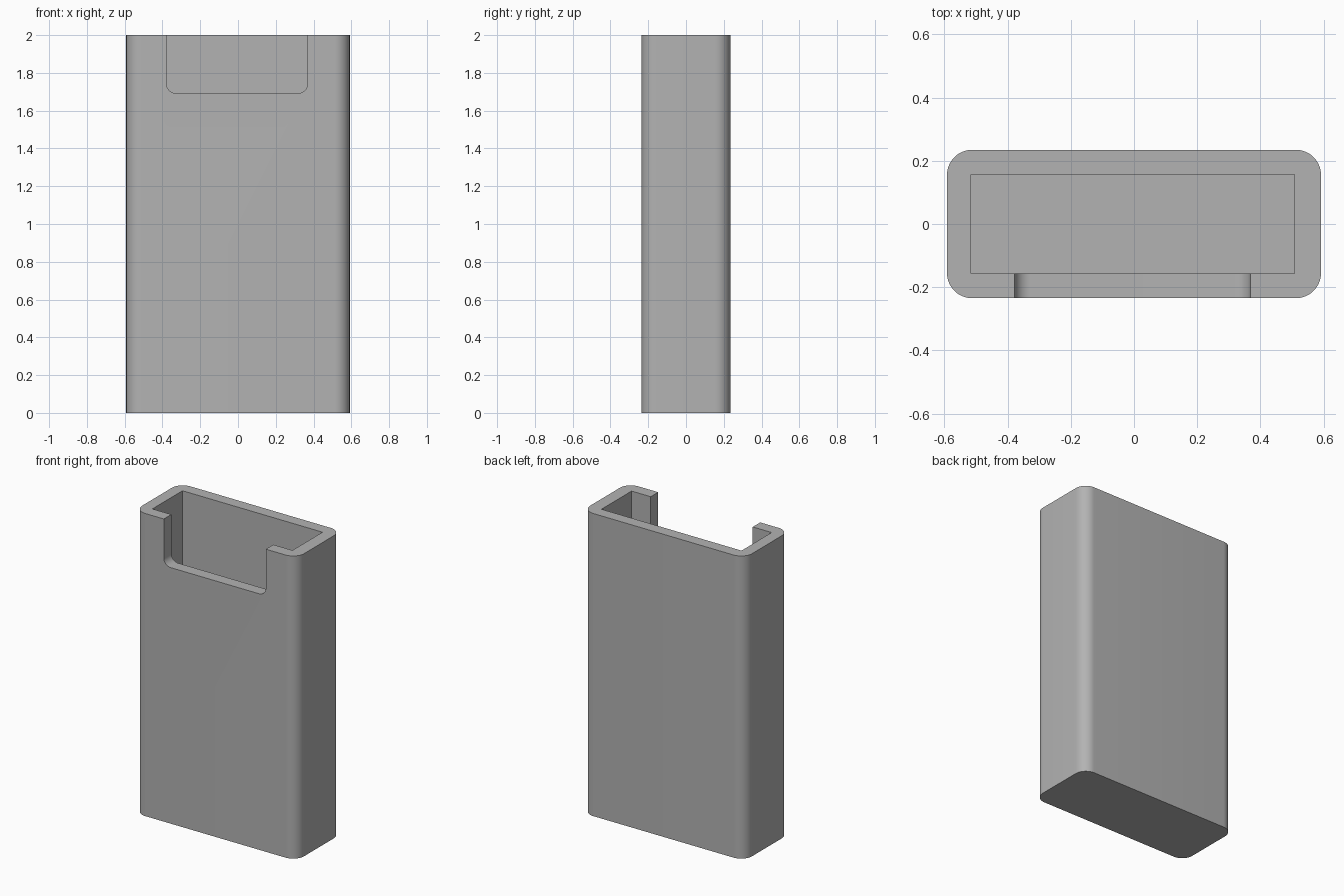
import bpy
import bmesh
from math import pi, cos, sin
from mathutils import Vector

cube = bpy.data.objects.get("Cube")
if cube:
    bpy.data.objects.remove(cube, do_unlink=True)

HALF_X, HALF_Y, HEIGHT = 0.592, 0.235, 2.0
WALL = 0.078
CENTRE_X = -0.005

grey = bpy.data.materials.new("plain grey")
grey.use_nodes = True
colour = (0.45, 0.45, 0.45, 1)
grey.diffuse_color = colour
grey.node_tree.nodes["Principled BSDF"].inputs["Base Color"].default_value = colour


def rounded_rect(u0, u1, v0, v1, radius, steps=12):
    """Counter-clockwise outline of a rectangle with rounded corners."""
    centres = [(u1 - radius, v1 - radius), (u0 + radius, v1 - radius),
               (u0 + radius, v0 + radius), (u1 - radius, v0 + radius)]
    if radius == 0:
        return centres
    return [(cu + radius * cos(a), cv + radius * sin(a))
            for q, (cu, cv) in enumerate(centres)
            for a in [(q + i / steps) * pi / 2 for i in range(steps + 1)]]


def prism(name, points, direction):
    """Extrude a closed outline along a direction into a solid."""
    bm = bmesh.new()
    face = bm.faces.new([bm.verts.new(p) for p in points])
    grown = bmesh.ops.extrude_face_region(bm, geom=[face], use_keep_orig=True)
    verts = [g for g in grown["geom"] if isinstance(g, bmesh.types.BMVert)]
    bmesh.ops.translate(bm, verts=verts, vec=Vector(direction))
    bmesh.ops.recalc_face_normals(bm, faces=bm.faces)
    mesh = bpy.data.meshes.new(name)
    bm.to_mesh(mesh)
    bm.free()
    mesh.materials.append(grey)
    obj = bpy.data.objects.new(name, mesh)
    bpy.context.collection.objects.link(obj)
    return obj


# Outer sleeve with rounded vertical edges
outline = rounded_rect(-HALF_X, HALF_X, -HALF_Y, HALF_Y, 0.08)
case = prism("case", [(x, y, 0) for x, y in outline], (0, 0, HEIGHT))

# Sharp-cornered pocket, leaving a closed floor
pocket = rounded_rect(CENTRE_X - 0.511, CENTRE_X + 0.513,
                      -HALF_Y + WALL, HALF_Y - WALL, 0)
cavity = prism("cavity_cutter", [(x, y, WALL) for x, y in pocket], (0, 0, HEIGHT))

# Opening in the front wall with rounded lower corners
slot = rounded_rect(CENTRE_X - 0.373, CENTRE_X + 0.373, 1.692, 2.2, 0.05)
notch = prism("notch_cutter", [(x, -0.4, z) for x, z in slot], (0, 0.4, 0))

# Cut the pocket and the opening, then drop the cutters
bpy.context.view_layer.objects.active = case
for cutter in (cavity, notch):
    cutter.hide_render = True
    cut = case.modifiers.new(cutter.name, 'BOOLEAN')
    cut.operation = 'DIFFERENCE'
    cut.solver = 'EXACT'
    cut.object = cutter
    bpy.ops.object.modifier_apply(modifier=cut.name)
    bpy.data.objects.remove(cutter, do_unlink=True)

# Smooth rounded edges, crisp corners
bpy.ops.object.select_all(action='DESELECT')
case.select_set(True)
bpy.ops.object.shade_smooth_by_angle(angle=pi / 6)
